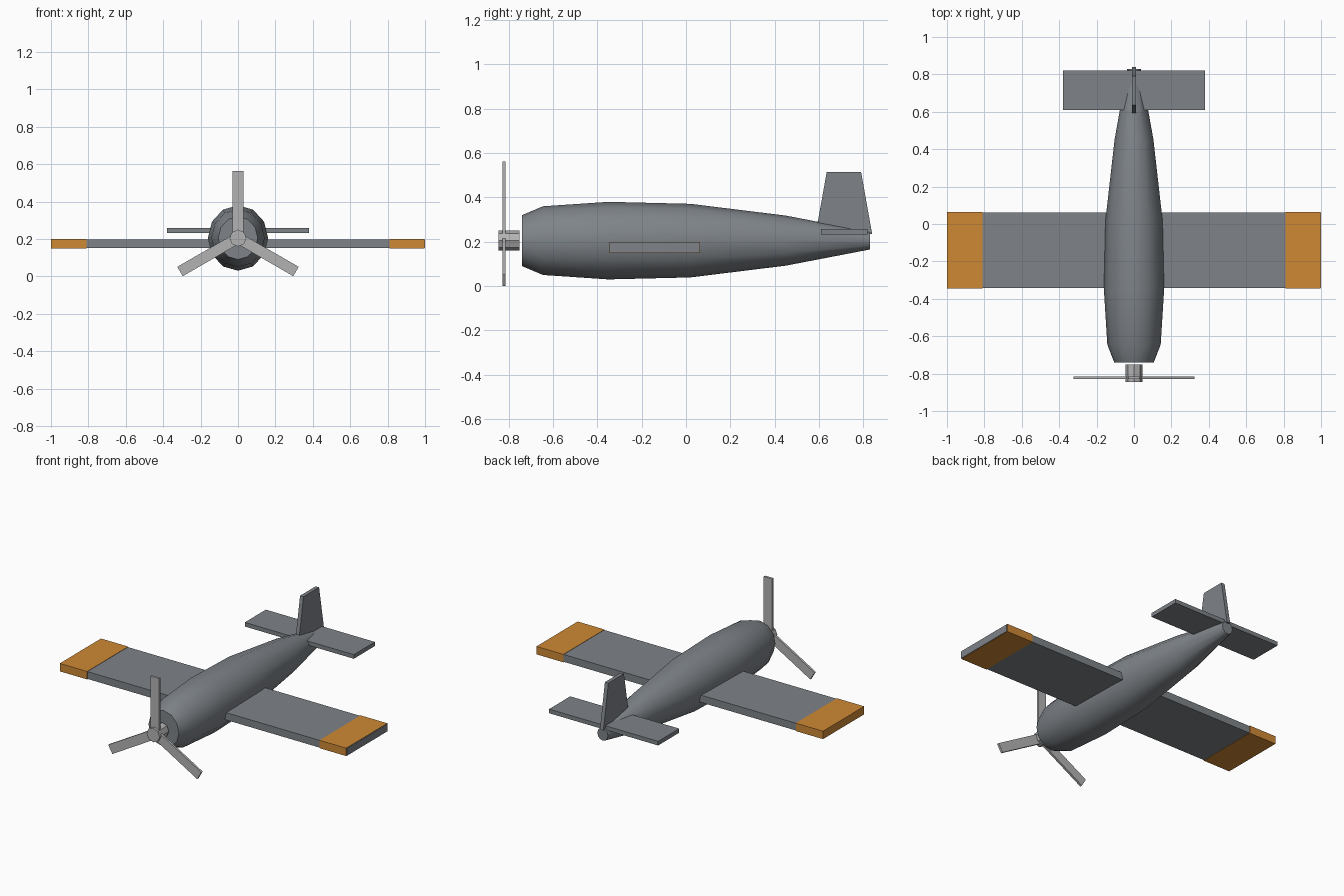
import bpy
import bmesh
import math
from mathutils import Matrix

default = bpy.data.objects.get("Cube")
if default:
    bpy.data.objects.remove(default, do_unlink=True)


def material(name, rgb):
    mat = bpy.data.materials.new(name)
    mat.use_nodes = True
    color = (*rgb, 1.0)
    mat.diffuse_color = color
    mat.node_tree.nodes["Principled BSDF"].inputs["Base Color"].default_value = color
    return mat


GREY = material("body_grey", (0.21, 0.23, 0.25))
ORANGE = material("tip_orange", (0.62, 0.25, 0.035))
SILVER = material("propeller_silver", (0.45, 0.45, 0.45))


def finish(name, bm, mat):
    bmesh.ops.recalc_face_normals(bm, faces=bm.faces)
    mesh = bpy.data.meshes.new(name)
    bm.to_mesh(mesh)
    bm.free()
    mesh.materials.append(mat)
    obj = bpy.data.objects.new(name, mesh)
    bpy.context.collection.objects.link(obj)
    return obj


def box(name, low, high, mat, turn=None):
    bm = bmesh.new()
    size = [b - a for a, b in zip(low, high)]
    mid = [(a + b) / 2 for a, b in zip(low, high)]
    place = Matrix.Translation(mid) @ Matrix.Diagonal((*size, 1))
    bmesh.ops.create_cube(bm, size=1, matrix=(turn or Matrix()) @ place)
    return finish(name, bm, mat)


def loft(name, stations, sides, squash, mat, axis_z=0.205):
    """Closed body along y from (y, vertical radius) stations."""
    bm = bmesh.new()
    rings = []
    for y, r in stations:
        angles = [2 * math.pi * i / sides for i in range(sides)]
        rings.append([bm.verts.new((squash * r * math.sin(a), y, axis_z + r * math.cos(a)))
                      for a in angles])
    for a, b in zip(rings, rings[1:]):
        for i in range(sides):
            j = (i + 1) % sides
            bm.faces.new((a[i], a[j], b[j], b[i]))
    bm.faces.new(rings[0])
    bm.faces.new(rings[-1])
    return finish(name, bm, mat)


# Fuselage: smooth twelve-sided tapered body
fuselage = loft("fuselage", [(-0.74, 0.115), (-0.645, 0.155), (-0.35, 0.175),
                             (0.02, 0.166), (0.45, 0.113), (0.83, 0.04)],
                12, 0.92, GREY)
bpy.ops.object.select_all(action='DESELECT')
fuselage.select_set(True)
bpy.context.view_layer.objects.active = fuselage
bpy.ops.object.shade_smooth_by_angle(angle=math.radians(40))

# Main wing with painted tip sleeves
box("wing", (-0.995, -0.343, 0.151), (1.0, 0.061, 0.197), GREY)
box("left_wing_tip", (0.81, -0.346, 0.149), (0.996, 0.064, 0.199), ORANGE)
box("right_wing_tip", (-1.0, -0.346, 0.149), (-0.81, 0.064, 0.199), ORANGE)

# Tailplane
box("tailplane", (-0.38, 0.61, 0.232), (0.38, 0.82, 0.258), GREY)

# Fin: tapered side profile given thickness
bm = bmesh.new()
outline = [(0.585, 0.235), (0.84, 0.235), (0.79, 0.515), (0.635, 0.515)]
fin_face = bm.faces.new([bm.verts.new((-0.012, y, z)) for y, z in outline])
side = bmesh.ops.extrude_face_region(bm, geom=[fin_face])
moved = [v for v in side["geom"] if isinstance(v, bmesh.types.BMVert)]
bmesh.ops.translate(bm, verts=moved, vec=(0.024, 0, 0))
finish("fin", bm, GREY)

# Propeller hub and three blades
loft("propeller_hub", [(-0.845, 0.045), (-0.752, 0.045)], 8, 1.0, SILVER)
for i in range(3):
    turn = (Matrix.Translation((0, 0, 0.205))
            @ Matrix.Rotation(math.radians(120 * i), 4, 'Y'))
    box(f"propeller_blade_{i + 1}", (-0.029, -0.829, 0), (0.029, -0.815, 0.358), SILVER, turn)
